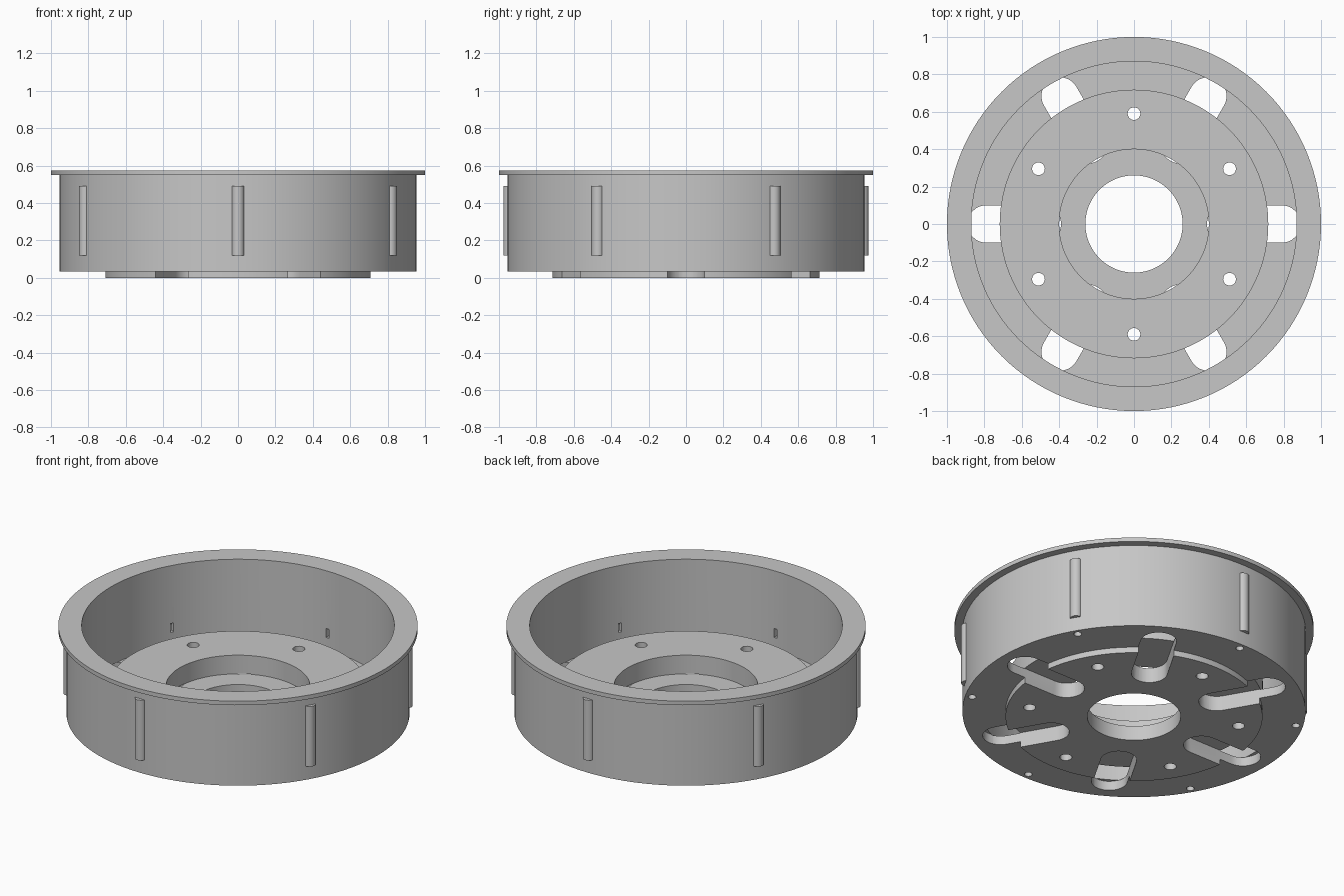
import bpy, bmesh
from math import pi, cos, sin, radians
from mathutils import Matrix

cube = bpy.data.objects.get("Cube")
if cube:
    bpy.data.objects.remove(cube, do_unlink=True)

grey = bpy.data.materials.new("plain_grey")
grey.use_nodes = True
colour = (0.57, 0.57, 0.57, 1)
grey.diffuse_color = colour
grey.node_tree.nodes["Principled BSDF"].inputs["Base Color"].default_value = colour

RIB_ANGLES = [radians(30 + 60 * i) for i in range(6)]
SLOT_ANGLES = [radians(60 * i) for i in range(6)]


def finish(name, bm):
    bmesh.ops.recalc_face_normals(bm, faces=bm.faces[:])
    mesh = bpy.data.meshes.new(name)
    bm.to_mesh(mesh)
    bm.free()
    mesh.materials.append(grey)
    obj = bpy.data.objects.new(name, mesh)
    bpy.context.collection.objects.link(obj)
    return obj


def prism(bm, points, z0, z1, angle):
    """Extrude an outline upwards and turn it about the main axis."""
    turn = Matrix.Rotation(angle, 4, "Z")
    low = [bm.verts.new(turn @ Matrix.Translation((x, y, z0)).translation) for x, y in points]
    face = bm.faces.new(low)
    top = bmesh.ops.extrude_face_region(bm, geom=[face])["geom"]
    verts = [g for g in top if isinstance(g, bmesh.types.BMVert)]
    bmesh.ops.translate(bm, verts=verts, vec=(0, 0, z1 - z0))


def arc(cx, r, start, end, steps):
    return [(cx + r * cos(start + (end - start) * i / steps),
             r * sin(start + (end - start) * i / steps)) for i in range(steps + 1)]


def circle(cx, r, steps=24):
    return arc(cx, r, 0, 2 * pi, steps)[:-1]


def lathe(name, profile, steps=128):
    bm = bmesh.new()
    rings = [[bm.verts.new((r * cos(2 * pi * i / steps), r * sin(2 * pi * i / steps), z))
              for r, z in profile] for i in range(steps)]
    n = len(profile)
    for i in range(steps):
        a, b = rings[i], rings[(i + 1) % steps]
        for j in range(n):
            k = (j + 1) % n
            bm.faces.new((a[j], b[j], b[k], a[k]))
    return finish(name, bm)


def cut(target, cutter):
    cutter.hide_render = True
    mod = target.modifiers.new("cut", "BOOLEAN")
    mod.operation = "DIFFERENCE"
    mod.solver = "EXACT"
    mod.object = cutter
    bpy.context.view_layer.objects.active = target
    bpy.ops.object.modifier_apply(modifier=mod.name)
    bpy.data.objects.remove(cutter, do_unlink=True)


def smooth(obj):
    bpy.ops.object.select_all(action="DESELECT")
    obj.select_set(True)
    bpy.context.view_layer.objects.active = obj
    bpy.ops.object.shade_smooth_by_angle(angle=radians(30))


# Flanged drum with bottom boss, raised inner hub and stepped bore
FLOOR = 0.09
drum = lathe("drum_housing", [
    (0.26, 0), (0.715, 0), (0.715, 0.035), (0.955, 0.035), (0.955, 0.55),
    (1, 0.55), (1, 0.575), (0.87, 0.575), (0.87, FLOOR), (0.718, FLOOR),
    (0.718, 0.205), (0.4, 0.205), (0.4, FLOOR), (0.26, FLOOR)])

# Radial slots in the base, bolt holes through the hub, blind holes in the rim
bm = bmesh.new()
slot = arc(0.79, 0.1, -pi / 2, pi / 2, 16) + arc(0.49, 0.1, pi / 2, 3 * pi / 2, 16)
for a in SLOT_ANGLES:
    prism(bm, slot, -0.1, FLOOR + 0.002, a)
for a in RIB_ANGLES:
    prism(bm, circle(0.59, 0.034), -0.1, 0.4, a)
    prism(bm, circle(0.915, 0.022), -0.1, 0.2, a)
cut(drum, finish("hole_cutter", bm))

# Small notches on the inner wall
bm = bmesh.new()
for a in RIB_ANGLES:
    prism(bm, [(0.85, -0.01), (0.9, -0.01), (0.9, 0.01), (0.85, 0.01)], 0.165, 0.22, a)
cut(drum, finish("notch_cutter", bm))
smooth(drum)

# Rounded vertical ribs around the outside
bm = bmesh.new()
for a in RIB_ANGLES:
    prism(bm, arc(0.942, 0.034, -pi / 2, pi / 2, 16), 0.12, 0.49, a)
smooth(finish("grip_ribs", bm))
